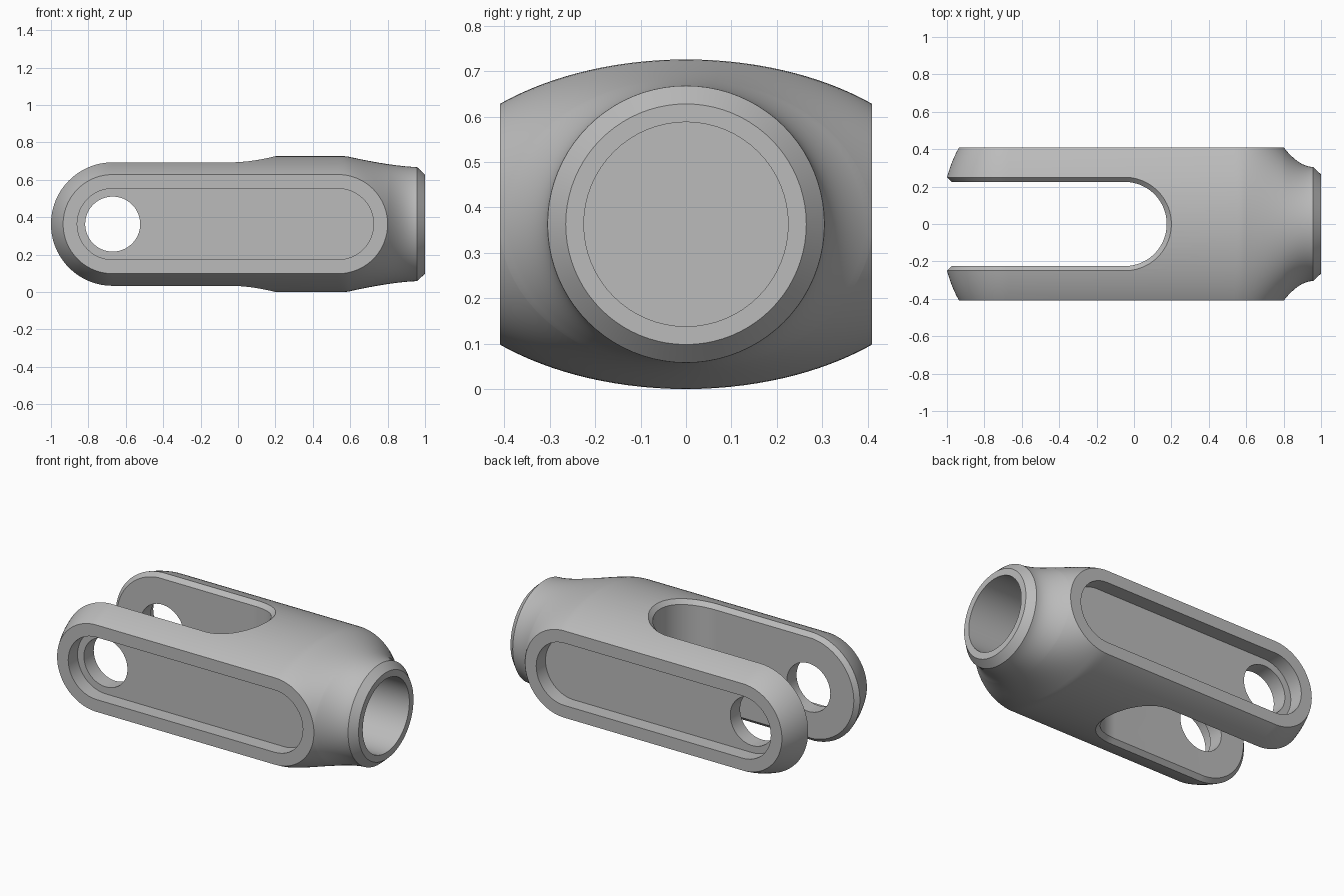
import bpy, bmesh
from math import sin, cos, pi, sqrt, hypot
from mathutils import Matrix

if "Cube" in bpy.data.objects:
    bpy.data.objects.remove(bpy.data.objects["Cube"])

MID = 0.363                  # height of the long axis
TOP, SIDE, FLAT = 0.363, 0.41, 0.265
PIN_X, END_X = -0.67, 0.535  # centres of the rounded ends
STEPS = 24


def barrel(y, top=TOP, side=SIDE, flat=FLAT):
    """Half height of the barrel section at y."""
    return top * sqrt(max(0, 1 - (y / side) ** 2 * (1 - (flat / top) ** 2)))


def finish(name, bm):
    bmesh.ops.remove_doubles(bm, verts=bm.verts, dist=0.0002)
    bmesh.ops.holes_fill(bm, edges=[e for e in bm.edges if e.is_boundary], sides=0)
    bmesh.ops.recalc_face_normals(bm, faces=bm.faces)
    mesh = bpy.data.meshes.new(name)
    bm.to_mesh(mesh)
    bm.free()
    obj = bpy.data.objects.new(name, mesh)
    bpy.context.collection.objects.link(obj)
    obj.location.z = MID
    return obj


def skin(bm, rows, closed=False):
    """Bridge rows of points with quads."""
    grid = [[bm.verts.new(p) for p in row] for row in rows]
    for a, b in zip(grid, grid[1:]):
        for j in range(0 if closed else 1, len(a)):
            bm.faces.new((a[j - 1], a[j], b[j], b[j - 1]))


def loft(name, rings):
    bm = bmesh.new()
    skin(bm, rings, True)
    return finish(name, bm)


# Fork body: rows run across y, from the round tip over the top to the neck
spread = [sin(pi * (j / 40 - 0.5)) for j in range(41)]
rows = []
for i in range(STEPS + 1):
    a = pi * (1 - 0.5 * i / STEPS)
    rows.append([(PIN_X + barrel(SIDE * s) * cos(a), SIDE * s, barrel(SIDE * s) * sin(a))
                 for s in spread])


def neck_row(x, side, flat):
    fall = min(1, max(0, (x - 0.58) / 0.38))
    top = 0.305 + (TOP - 0.305) * (1 - fall) ** 1.5
    return [(x, side * s, barrel(side * s, top, side, flat)) for s in spread]


for i in range(STEPS + 1):
    a = pi / 2 * i / STEPS
    rows.append(neck_row(END_X + FLAT * sin(a), SIDE, FLAT * cos(a) if i < STEPS else 0))
for i in range(1, 13):
    q = i / 12
    rows.append(neck_row(0.8 + 0.157 * q, 0.305 + 0.105 * (1 - q) ** 1.9, 0))
rows.append([(1, FLAT * s, FLAT * sqrt(max(0, 1 - s * s))) for s in spread])

bm = bmesh.new()
skin(bm, rows)
skin(bm, [[(x, y, -z) for x, y, z in row] for row in rows])
body = finish("fork_body", bm)


# Slot between the arms, flared at its mouth for a chamfer
def slot_ring(w, height):
    ring = []
    for i in range(2 * STEPS + 1):
        a = pi * (i / (2 * STEPS) - 0.5)
        ring.append((-0.05 + w * cos(a), w * sin(a), height(barrel(0.25 * sin(a)))))
    return [(PIN_X - 0.02, -w, ring[0][2])] + ring + [(PIN_X - 0.02, w, ring[-1][2])]


cutters = [loft("slot_cutter", [
    slot_ring(0.3, lambda z: -0.6),
    slot_ring(0.3, lambda z: -z - 0.05),
    slot_ring(0.225, lambda z: 0.025 - z),
    slot_ring(0.225, lambda z: z - 0.025),
    slot_ring(0.3, lambda z: z + 0.05),
    slot_ring(0.3, lambda z: 0.6)])]


# Rounded tip of the slot, with the same chamfer around the arm ends
def pin_ring(r, y):
    return [(PIN_X + r * cos(2 * pi * i / 96), y, r * sin(2 * pi * i / 96)) for i in range(96)]


bm = bmesh.new()
skin(bm, [pin_ring(0.306, -0.225), pin_ring(0.4, -0.319),
          pin_ring(0.4, 0.319), pin_ring(0.306, 0.225)], True)
bmesh.ops.holes_fill(bm, edges=[e for e in bm.edges if e.is_boundary], sides=0)
bmesh.ops.bisect_plane(bm, geom=bm.verts[:] + bm.edges[:] + bm.faces[:],
                       plane_co=(PIN_X, 0, 0), plane_no=(1, 0, 0), clear_outer=True)
cutters.append(finish("tip_cutter", bm))


# Long recess in each outer side
def stadium(r, y):
    ring = []
    for centre, start in ((END_X, -pi / 2), (PIN_X, pi / 2)):
        for i in range(STEPS + 1):
            a = start + pi * i / STEPS
            ring.append((centre + r * cos(a), y, r * sin(a)))
    return ring


for side in (-1, 1):
    cutters.append(loft("recess_cutter", [stadium(0.19, side * 0.32), stadium(0.19, side * 0.6)]))

# Pin hole through both arms, and the blind bore in the neck
cutters.append(loft("pin_cutter", [pin_ring(0.147, -0.7), pin_ring(0.147, 0.7)]))
cutters.append(loft("bore_cutter", [
    [(x, 0.225 * cos(2 * pi * i / 64), 0.225 * sin(2 * pi * i / 64)) for i in range(64)]
    for x in (0.35, 1.2)]))

bpy.ops.object.select_all(action="DESELECT")
bpy.context.view_layer.objects.active = body
body.select_set(True)
for cutter in cutters:
    mod = body.modifiers.new("cut", "BOOLEAN")
    mod.operation, mod.solver, mod.object = "DIFFERENCE", "EXACT", cutter
    bpy.ops.object.modifier_apply(modifier=mod.name)
    bpy.data.objects.remove(cutter)

# Plain grey metal
grey = bpy.data.materials.new("grey_metal")
grey.use_nodes = True
colour = (0.5, 0.5, 0.5, 1)
grey.diffuse_color = colour
grey.node_tree.nodes["Principled BSDF"].inputs["Base Color"].default_value = colour
body.data.materials.clear()
body.data.materials.append(grey)
bpy.ops.object.shade_smooth_by_angle(angle=0.5)
